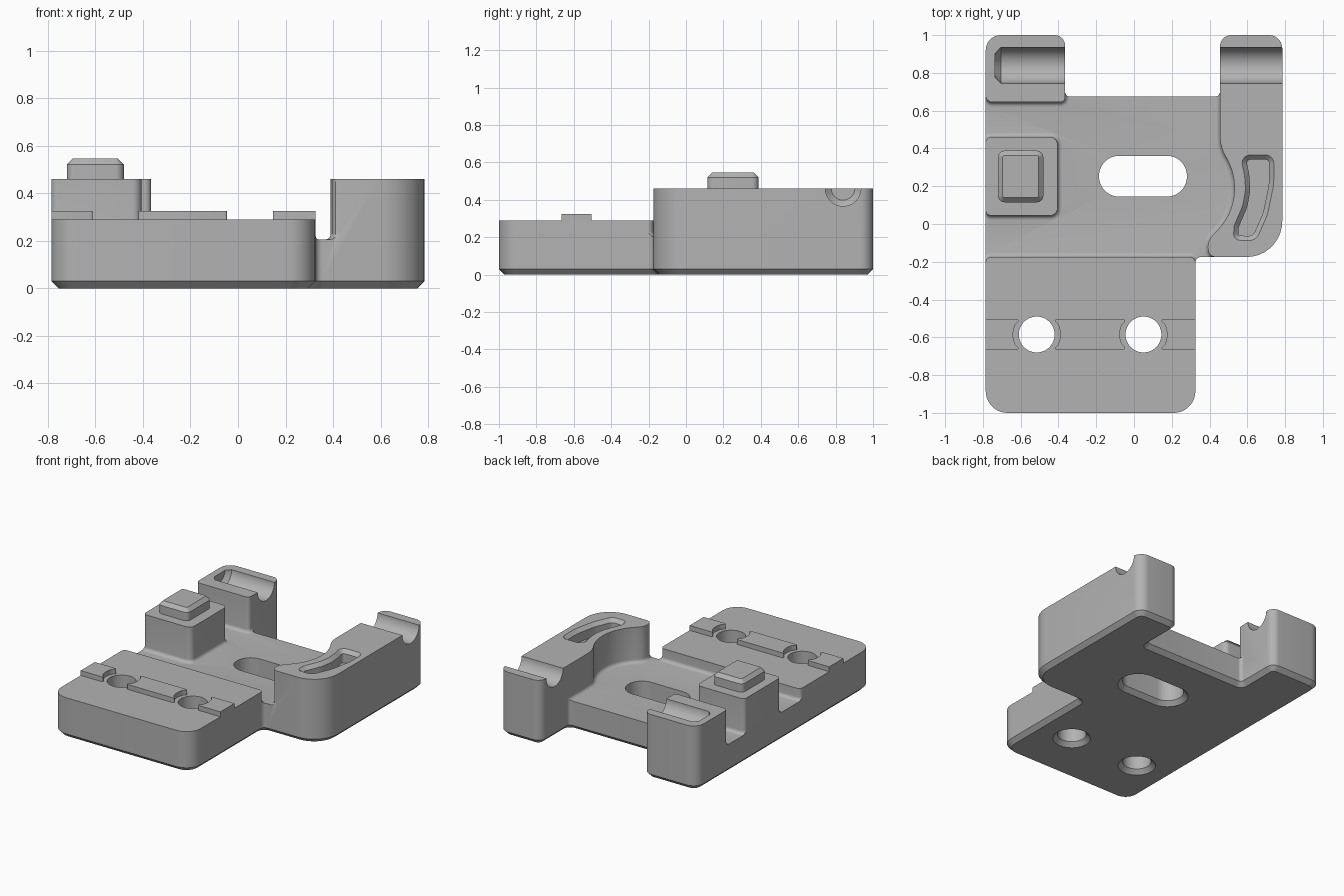
import bpy, bmesh, math
from mathutils import Vector, Matrix

if "Cube" in bpy.data.objects:
    bpy.data.objects.remove(bpy.data.objects["Cube"])

grey = bpy.data.materials.new("plain grey")
grey.use_nodes = True
grey.diffuse_color = (0.45, 0.45, 0.45, 1)
grey.node_tree.nodes["Principled BSDF"].inputs["Base Color"].default_value = (0.45, 0.45, 0.45, 1)


def rounded(corners, n=9):
    """Counter-clockwise outline from (x, y[, radius]) corners."""
    pts = [Vector(c[:2]) for c in corners]
    out = []
    for i, c in enumerate(corners):
        p, a, b = pts[i], pts[i - 1], pts[(i + 1) % len(pts)]
        r = c[2] if len(c) > 2 else 0
        d1, d2 = (a - p).normalized(), (b - p).normalized()
        half = math.acos(max(-1, min(1, d1.dot(d2)))) / 2
        if r == 0 or half > 1.56:
            out.append(p)
            continue
        t = min(r / math.tan(half), 0.49 * min((a - p).length, (b - p).length))
        r = t * math.tan(half)
        centre = p + (d1 + d2).normalized() * (r / math.sin(half))
        v1, v2 = p + d1 * t - centre, p + d2 * t - centre
        sweep = math.atan2(v1.x * v2.y - v1.y * v2.x, v1.dot(v2))
        for k in range(n + 1):
            out.append(centre + Matrix.Rotation(sweep * k / n, 2) @ v1)
    area = sum(out[i - 1].x * out[i].y - out[i].x * out[i - 1].y for i in range(len(out)))
    return out if area > 0 else out[::-1]


def circle(cx, cy, r, n=48):
    return [Vector((cx + r * math.cos(2 * math.pi * k / n),
                    cy + r * math.sin(2 * math.pi * k / n))) for k in range(n)]


def inset(pts, d):
    """Move an outline inwards by d."""
    out = []
    for i, p in enumerate(pts):
        e1 = (p - pts[i - 1]).normalized()
        e2 = (pts[(i + 1) % len(pts)] - p).normalized()
        n1, n2 = Vector((-e1.y, e1.x)), Vector((-e2.y, e2.x))
        out.append(p + (n1 + n2) * (d / max(0.2, 1 + n1.dot(n2))))
    return out


def prism(name, pts, levels):
    """Stack insets of an outline at (z, inset) levels and cap both ends."""
    bm = bmesh.new()
    rings = [[bm.verts.new((p.x, p.y, z)) for p in inset(pts, d)] for z, d in levels]
    n = len(pts)
    for lo, hi in zip(rings, rings[1:]):
        for i in range(n):
            j = (i + 1) % n
            bm.faces.new((lo[i], lo[j], hi[j], hi[i]))
    bm.faces.new(rings[0][::-1])
    bm.faces.new(rings[-1])
    bmesh.ops.recalc_face_normals(bm, faces=bm.faces)
    mesh = bpy.data.meshes.new(name)
    bm.to_mesh(mesh)
    bm.free()
    mesh.materials.append(grey)
    ob = bpy.data.objects.new(name, mesh)
    bpy.context.collection.objects.link(ob)
    return ob


def activate(ob):
    bpy.ops.object.select_all(action='DESELECT')
    ob.select_set(True)
    bpy.context.view_layer.objects.active = ob


def cut(ob, cutter):
    cutter.hide_render = True
    activate(ob)
    mod = ob.modifiers.new("cut", 'BOOLEAN')
    mod.operation = 'DIFFERENCE'
    mod.solver = 'EXACT'
    mod.object = cutter
    bpy.ops.object.modifier_apply(modifier=mod.name)
    bpy.data.objects.remove(cutter)


TOP, FLOOR, SLAB = 0.46, 0.205, 0.29
L, R = -0.785, 0.785

# Full-height body with a chamfered underside
body = prism("bracket_body", rounded([
    (L, -1, .115), (.325, -1, .115), (.325, -.175, .03), (R, -.175, .19),
    (R, 1, .07), (.455, 1, .06), (.455, .675, .025), (-.365, .675, .025),
    (-.365, 1, .055), (L, 1, .08)]), [(0, .03), (.03, 0), (TOP, 0)])

# Sunken floor with filleted edges, leaving the rear post, block and side wall
wall_arc = [(.21 + .322 * math.cos(math.radians(a)), .19 + .322 * math.sin(math.radians(a)))
            for a in range(-48, 28, 5)]
e = L - .001
floor_outline = rounded(
    [(-1, -.25), (e, -.25), (e, -.175, .03), (.325, -.175, .03), (.326, -.3), (.43, -.3),
     (.43, -.175), (.41, -.169), (.396, -.152), (.39, -.122), (.396, -.09), (.408, -.07)]
    + wall_arc +
    [(.482, .362), (.468, .392), (.459, .425), (.455, .46), (.455, .7), (.44, .8),
     (-.35, .8), (-.365, .7), (-.365, .645, .04), (e, .645, .04), (e, .72), (-1, .72),
     (-1, .38), (e, .38), (e, .46, .03), (-.405, .46, .04), (-.405, .045, .04),
     (e, .045, .03), (e, .12), (-1, .12)])
f = .025
fillet = [(FLOOR + f * (1 - math.cos(t)), f * (1 - math.sin(t)))
          for t in (math.radians(15 * k) for k in range(7))]
cut(body, prism("floor_cutter", floor_outline, fillet + [(.7, 0)]))

# Lower front slab
cut(body, prism("slab_cutter", rounded([(-1, -1.1), (.36, -1.1), (.36, -.12), (-1, -.12)]),
                [(SLAB, 0), (.7, 0)]))

# Through holes, chamfered underneath
hole_levels = [(-.01, -.04), (.03, 0), (.7, 0)]
hole_x, hole_y = (-.515, .05), -.585
for x in hole_x:
    cut(body, prism("hole_cutter", circle(x, hole_y, .095), hole_levels))
cut(body, prism("slot_cutter", rounded([
    (-.185, .145, .107), (.28, .145, .107), (.28, .361, .107), (-.185, .361, .107)], 14),
    hole_levels))

# Round groove across the rear posts with a tapered blind end
groove = prism("groove_cutter", circle(0, 0, .095), [(-.735, .032), (-.705, 0), (1, 0)])
groove.matrix_world = Matrix.Translation((0, .84, TOP + .001)) @ Matrix.Rotation(math.pi / 2, 4, 'Y')
bpy.context.view_layer.update()
cut(body, groove)

# Curved blind pocket in the side wall
cut(body, prism("pocket_cutter", rounded([
    (.563, .366, .05), (.74, .366, .045), (.74, .21, .3), (.707, .05, .3), (.645, -.09, .06),
    (.525, -.085, .06), (.53, -.01, .05), (.577, .1, .2), (.591, .185, .2), (.585, .26, .2)]),
    [(TOP + .02, -.02), (TOP - .025, .025), (TOP - .09, .025)]))

# Chamfered locating pad on the block
pad = prism("block_pad", rounded([
    (-.72, .115, .035), (-.48, .115, .035), (-.48, .388, .035), (-.72, .388, .035)]),
    [(TOP, 0), (.52, 0), (.545, .025)])


# Raised ribs on the slab, hollowed around the holes
def rib_end(cx, s):
    """End of a rib lying on side s of the hole at cx, listed bottom to top."""
    arc = [math.radians(a) for a in range(-25, 26, 5)]
    return ([(cx + s * .085, hole_y - .08, .025)]
            + [(cx + s * .125 * math.cos(a), hole_y + .125 * math.sin(a)) for a in arc]
            + [(cx + s * .085, hole_y + .08, .025)])


def flat_end(x):
    return [(x, hole_y - .08), (x, hole_y + .08)]


ribs = {"left_rib": (flat_end(.325), rib_end(hole_x[1], 1)),
        "middle_rib": (rib_end(hole_x[1], -1), rib_end(hole_x[0], 1)),
        "right_rib": (rib_end(hole_x[0], -1), flat_end(L))}
parts = [body, pad]
for name, (east, west) in ribs.items():
    parts.append(prism(name, rounded(east + west[::-1], 5), [(SLAB, 0), (.325, 0)]))

# Smooth the rounded faces and keep the edges sharp
for ob in parts:
    activate(ob)
    bpy.ops.object.shade_smooth_by_angle(angle=math.radians(28))
